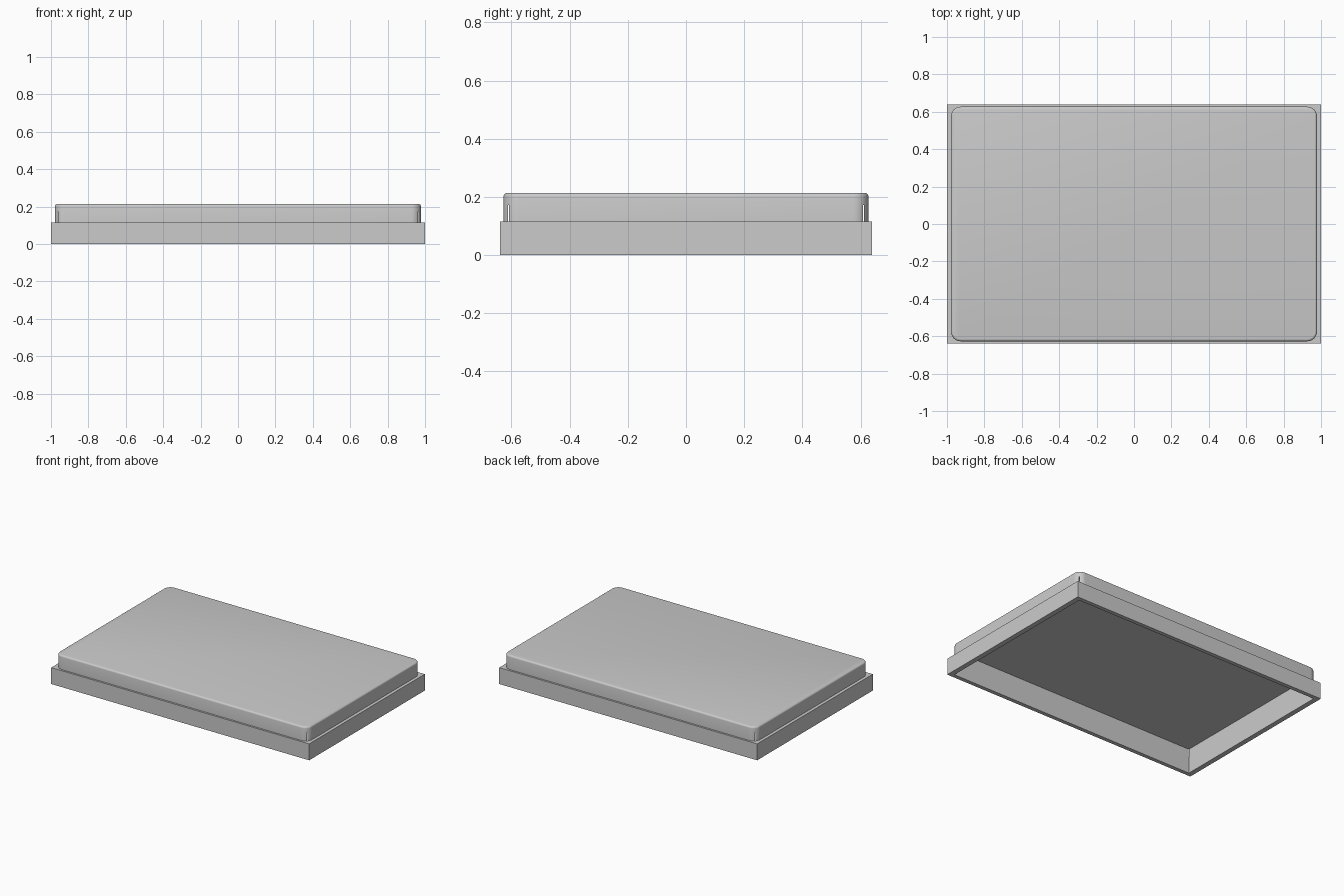
import bpy, bmesh

if "Cube" in bpy.data.objects:
    bpy.data.objects.remove(bpy.data.objects["Cube"])


def box(name, hx, hy, z0, z1, corner=0.0, rim=0.0):
    """Box with optional rounded upright corners and a softened top rim."""
    bm = bmesh.new()
    bmesh.ops.create_cube(bm, size=2)
    for v in bm.verts:
        v.co = (v.co.x * hx, v.co.y * hy, z1 if v.co.z > 0 else z0)
    if corner:
        upright = [e for e in bm.edges
                   if abs(e.verts[0].co.z - e.verts[1].co.z) > 1e-4]
        bmesh.ops.bevel(bm, geom=upright, offset=corner, segments=10,
                        profile=0.5, affect='EDGES')
    if rim:
        top = [e for e in bm.edges if all(v.co.z > z1 - 1e-4 for v in e.verts)]
        bmesh.ops.bevel(bm, geom=top, offset=rim, segments=4,
                        profile=0.5, affect='EDGES')
    bmesh.ops.recalc_face_normals(bm, faces=bm.faces)
    me = bpy.data.meshes.new(name)
    bm.to_mesh(me)
    bm.free()
    ob = bpy.data.objects.new(name, me)
    bpy.context.collection.objects.link(ob)
    return ob


def boolean(target, cutter, operation):
    bpy.context.view_layer.objects.active = target
    mod = target.modifiers.new(operation.lower(), 'BOOLEAN')
    mod.object, mod.operation, mod.solver = cutter, operation, 'EXACT'
    bpy.ops.object.modifier_apply(modifier=mod.name)
    bpy.data.objects.remove(cutter)


# Square-cornered skirt
tray = box("tray_lid", 1.0, 0.64, 0.0, 0.115)

# Raised body with rounded corners and soft top rim
boolean(tray, box("raised_body", 0.978, 0.627, 0.05, 0.214, 0.052, 0.012), 'UNION')

# Square hollow underneath; its corners just break through the rounded body
boolean(tray, box("hollow", 0.965, 0.612, -0.1, 0.173), 'DIFFERENCE')

# Smooth the rounded parts, keep hard edges
tray.select_set(True)
bpy.context.view_layer.objects.active = tray
bpy.ops.object.shade_smooth_by_angle(angle=0.6)
